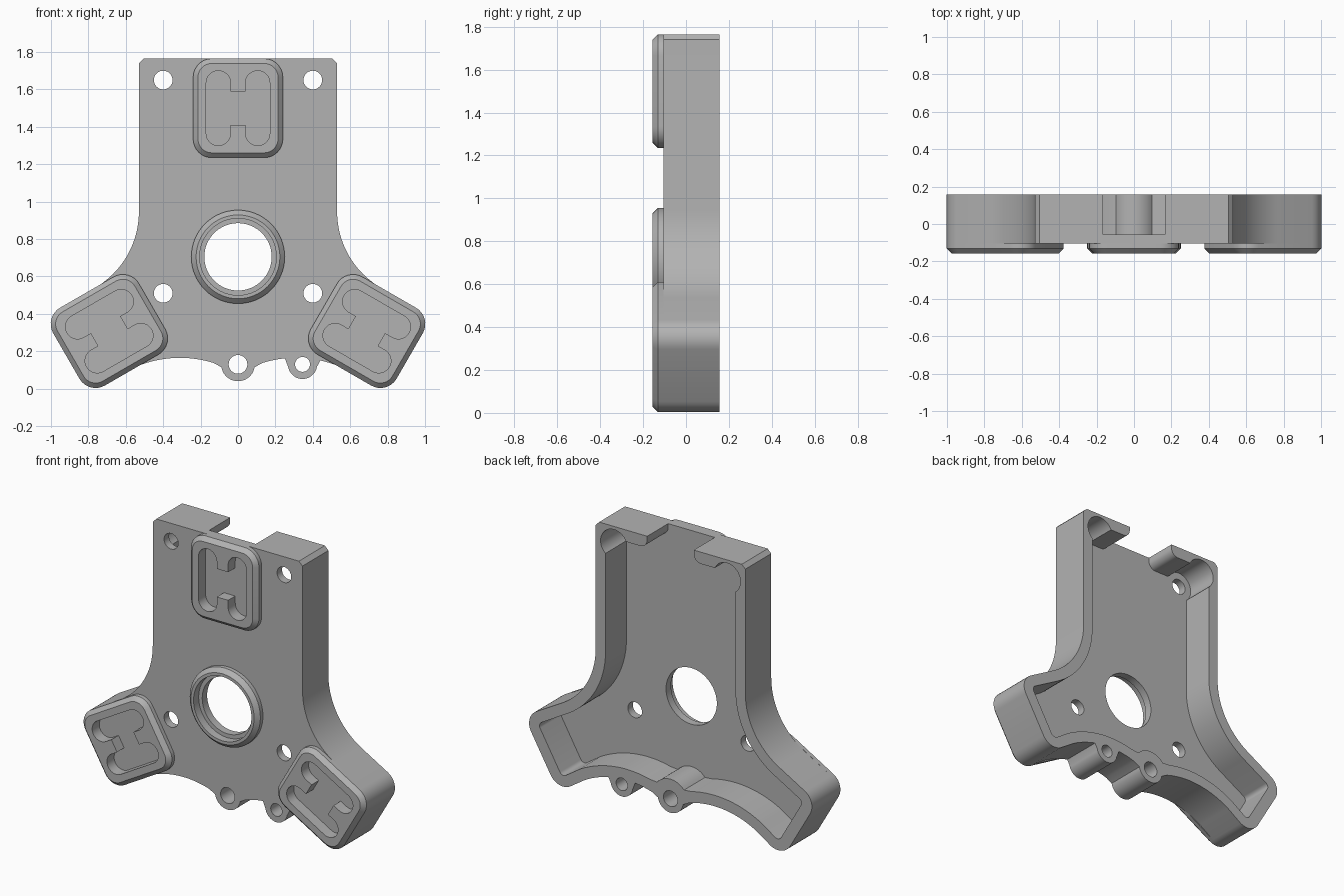
import bpy, bmesh
from math import sin, cos, radians
from mathutils import Vector, Matrix

cube = bpy.data.objects.get("Cube")
if cube:
    bpy.data.objects.remove(cube, do_unlink=True)

# One plain grey for everything
grey = bpy.data.materials.new("plain grey")
grey.use_nodes = True
colour = (0.45, 0.45, 0.45, 1)
grey.diffuse_color = colour
grey.node_tree.nodes["Principled BSDF"].inputs["Base Color"].default_value = colour

PAD, FRONT, POCKET, FLOOR, BACK = -0.157, -0.105, -0.085, -0.055, 0.157
HUB = Vector((0, 0.705))
ALONG = Vector((cos(radians(-30)), sin(radians(-30))))
ACROSS = Vector((cos(radians(60)), sin(radians(60))))


def arc(cx, cz, r, a0, a1, n=12):
    return [(cx + r * cos(radians(a0 + (a1 - a0) * i / n)),
             cz + r * sin(radians(a0 + (a1 - a0) * i / n))) for i in range(n + 1)]


def circle(cx, cz, r, n=64):
    return arc(cx, cz, r, 0, 360, n)[:-1]


def mirrored(points):
    return [(-x, z) for x, z in reversed(points)]


def turned(points, degrees):
    turn = Matrix.Rotation(radians(degrees), 2)
    return [tuple(HUB + turn @ Vector(p)) for p in points]


def arm_end(reach, half, r):
    """Two rounded corners at the tip of the right arm."""
    points = []
    for side, a in ((1, 60), (-1, -30)):
        c = HUB + ALONG * (reach - r) + ACROSS * side * (half - r)
        points += arc(c.x, c.y, r, a, a - 90, 8)
    return points


def prism(name, outline, y0, y1, chamfer=0):
    """Extrude an x-z outline from y0 to y1, chamfering its front edge."""
    bm = bmesh.new()
    face = bm.faces.new([bm.verts.new((x, y0, z)) for x, z in outline])
    front_edges = list(face.edges)
    new = bmesh.ops.extrude_face_region(bm, geom=[face], use_keep_orig=True)["geom"]
    moved = [v for v in new if isinstance(v, bmesh.types.BMVert)]
    bmesh.ops.translate(bm, verts=moved, vec=(0, y1 - y0, 0))
    bmesh.ops.recalc_face_normals(bm, faces=bm.faces)
    if chamfer:
        bmesh.ops.bevel(bm, geom=front_edges, offset=chamfer, segments=1,
                        affect='EDGES', clamp_overlap=False)
    mesh = bpy.data.meshes.new(name)
    bm.to_mesh(mesh)
    bm.free()
    mesh.materials.append(grey)
    ob = bpy.data.objects.new(name, mesh)
    bpy.context.collection.objects.link(ob)
    return ob


def cut(ob, outlines_and_depths):
    """Subtract prisms, bake the result and discard the cutters."""
    cutters = []
    for outline, y0, y1 in outlines_and_depths:
        cutter = prism("cutter", outline, y0, y1)
        cutter.hide_render = True
        mod = ob.modifiers.new("cut", 'BOOLEAN')
        mod.operation, mod.solver, mod.object = 'DIFFERENCE', 'EXACT', cutter
        cutters.append(cutter)
    bpy.context.view_layer.update()
    graph = bpy.context.evaluated_depsgraph_get()
    baked = bpy.data.meshes.new_from_object(ob.evaluated_get(graph))
    ob.modifiers.clear()
    ob.data = baked
    for cutter in cutters:
        bpy.data.objects.remove(cutter, do_unlink=True)


# Outer plate outline: shoulders, arms, scalloped lower edge with two lugs
side = ([(0.505, 1.765), (0.53, 1.74)] + arc(1.0, 0.946, 0.47, 180, 240, 20)
        + arm_end(1.06, 0.24, 0.1))
lower = (arc(0.31, -0.435, 0.6, 60, 77.5) + arc(0.345, 0.13, 0.078, -10, -170, 20)
         + arc(0.31, -0.435, 0.6, 95.7, 107.5, 6) + arc(0, 0.13, 0.09, -10, -170, 20)
         + arc(-0.31, -0.435, 0.6, 72.5, 120, 20))
plate_outline = side + lower + mirrored(side)

# Rear cavity, opening through the middle of the top wall
inner = ([(0.165, 1.85)] + arc(0.215, 1.74, 0.05, 180, 270, 8) + [(0.46, 1.69)]
         + arc(1.0, 0.946, 0.54, 180, 240, 20) + arm_end(0.985, 0.17, 0.03)
         + arc(0.31, -0.435, 0.67, 60, 104, 20))
cavity = inner + arc(0, 0.13, 0.125, 40, 140) + mirrored(inner)

# Pad outline and H-shaped pocket, relative to the hub
pad = []
for sx, sz, a in ((1, 1, 0), (-1, 1, 90), (-1, -1, 180), (1, -1, 270)):
    pad += arc(sx * 0.14, 0.795 + sz * 0.165, 0.1, a, a + 90, 8)
bar = ([(0.04, 0.885)] + arc(0.105, 0.93, 0.065, 180, 0, 16)
       + arc(0.105, 0.66, 0.065, 0, -180, 16) + [(0.04, 0.705)])
pocket = bar + mirrored(bar)
pads = {"top_pad": 0, "left_pad": -120, "right_pad": 120}

# Plate with cavity, bolt holes and pockets
plate = prism("plate", plate_outline, FRONT, BACK)
cuts = [(cavity, FLOOR, 0.3)]
for s in (-1, 1):
    cuts.append((circle(s * 0.4, 1.65, 0.095, 40), FLOOR, 0.3))
    for z in (1.65, 0.51):
        cuts.append((circle(s * 0.4, z, 0.05, 32), -0.3, 0.3))
cuts += [(circle(0, 0.13, 0.05, 32), -0.3, 0.3),
         (circle(0.345, 0.13, 0.04, 32), -0.3, 0.3),
         (circle(0, HUB.y, 0.18), -0.3, 0.3)]
cuts += [(turned(pocket, a), -0.3, POCKET) for a in pads.values()]
cut(plate, cuts)
parts = [plate]

# Raised pads
for name, angle in pads.items():
    ob = prism(name, turned(pad, angle), PAD, FRONT, 0.026)
    cut(ob, [(turned(pocket, angle), -0.3, 0.3)])
    parts.append(ob)

# Raised collar around the centre bore
collar = prism("centre_collar", circle(0, HUB.y, 0.25), PAD, FRONT, 0.026)
cut(collar, [(circle(0, HUB.y, 0.205), -0.3, 0.3)])
parts.append(collar)

# Smooth the curves, keep the edges crisp
bpy.ops.object.select_all(action='DESELECT')
for ob in parts:
    ob.select_set(True)
bpy.context.view_layer.objects.active = plate
bpy.ops.object.shade_smooth_by_angle(angle=radians(30))
